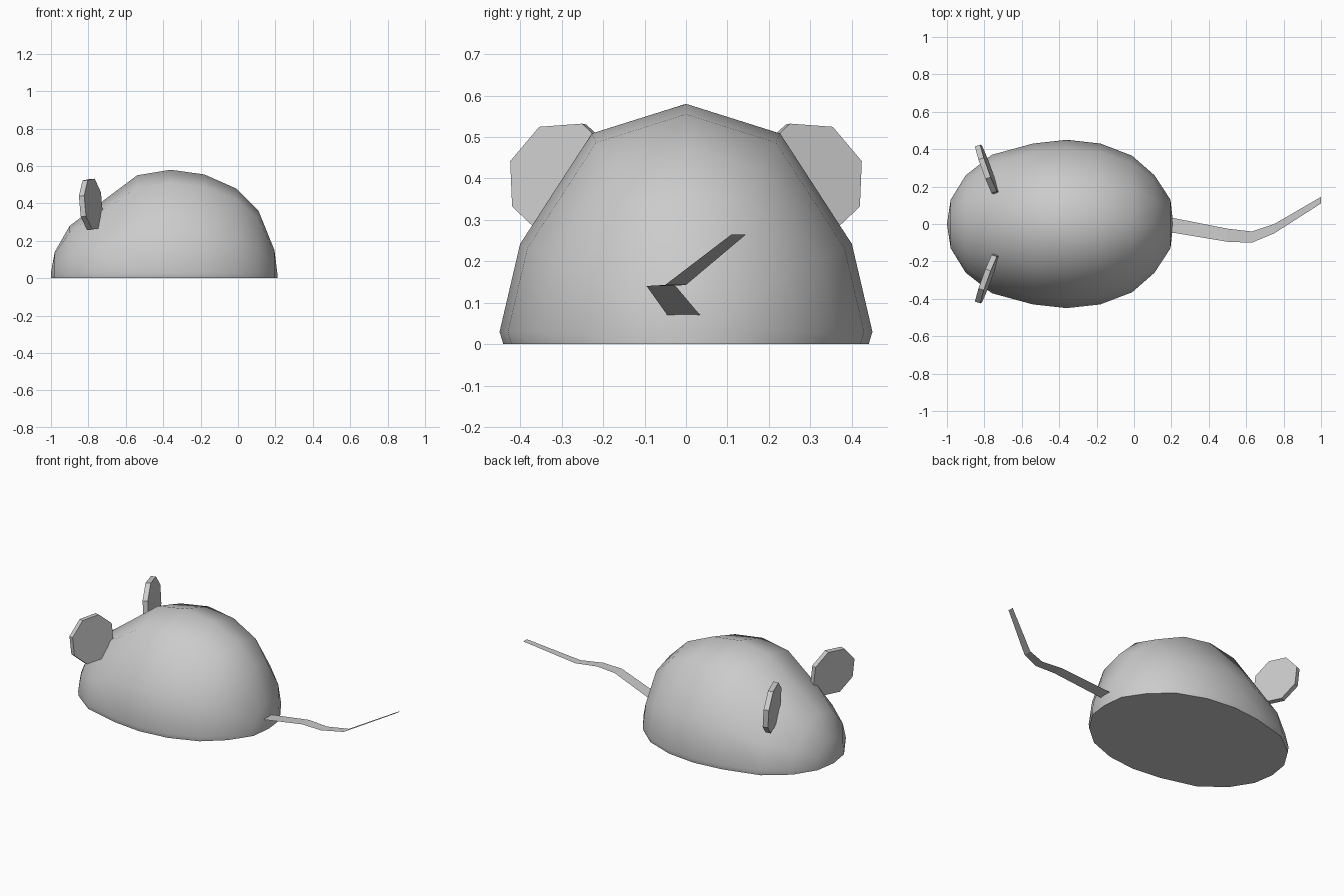
import bpy, bmesh, math
from mathutils import Matrix, Vector

cube = bpy.data.objects.get("Cube")
if cube:
    bpy.data.objects.remove(cube, do_unlink=True)

GREY = (0.6, 0.6, 0.6, 1)
grey = bpy.data.materials.new("soft grey")
grey.use_nodes = True
grey.diffuse_color = GREY
grey.node_tree.nodes["Principled BSDF"].inputs["Base Color"].default_value = GREY


def finish(bm, name):
    mesh = bpy.data.meshes.new(name)
    bm.to_mesh(mesh)
    bm.free()
    mesh.materials.append(grey)
    obj = bpy.data.objects.new(name, mesh)
    bpy.context.collection.objects.link(obj)
    return obj


def smooth(obj, degrees):
    bpy.ops.object.select_all(action="DESELECT")
    obj.select_set(True)
    bpy.context.view_layer.objects.active = obj
    bpy.ops.object.shade_smooth_by_angle(angle=math.radians(degrees))


# Body: one half arch, scaled along the length to half width and height
BELLY = 0.03
half = [(0.98, None), (1, 0), (0.89, 0.385), (0.505, 0.87)]
arch = half + [(0, 1)] + [(-y, z) for y, z in reversed(half)]
stations = [(-1, 0, 0.03), (-0.98, 0.13, 0.14), (-0.9, 0.26, 0.28),
            (-0.76, 0.37, 0.385), (-0.54, 0.43, 0.55), (-0.36, 0.45, 0.58),
            (-0.18, 0.43, 0.555), (-0.01, 0.365, 0.48), (0.11, 0.26, 0.36),
            (0.195, 0.13, 0.15), (0.21, 0, 0.03)]
bm = bmesh.new()
rings = []
for x, width, top in stations:
    rings.append([bm.verts.new((x, y * width,
                                0 if z is None else BELLY + z * (top - BELLY)))
                  for y, z in arch])
for a, b in zip(rings, rings[1:]):
    for i in range(len(arch)):
        j = (i + 1) % len(arch)
        bm.faces.new((a[i], a[j], b[j], b[i]))
bmesh.ops.remove_doubles(bm, verts=bm.verts, dist=0.0005)
bmesh.ops.recalc_face_normals(bm, faces=bm.faces)
smooth(finish(bm, "body"), 60)

# Ears: thin octagonal discs, turned outward
for side, name in ((1, "back_ear"), (-1, "front_ear")):
    bm = bmesh.new()
    bmesh.ops.create_cone(bm, cap_ends=True, segments=8, radius1=0.144,
                          radius2=0.144, depth=0.03)
    place = (Matrix.Translation((-0.787, side * 0.292, 0.395))
             @ Matrix.Rotation(side * math.radians(20), 4, "Z")
             @ Matrix.Rotation(math.radians(-4), 4, "Y")
             @ Matrix.Rotation(side * math.radians(-4), 4, "X")
             @ Matrix.Rotation(math.radians(90), 4, "Y")
             @ Matrix.Rotation(math.radians(22.5), 4, "Z"))
    bmesh.ops.transform(bm, matrix=place, verts=bm.verts)
    finish(bm, name)

# Tail: a flat ribbon that bends and rises
path = [(0.17, 0.063, 0.04, -0.04), (0.5, 0.14, -0.025, -0.095),
        (0.63, 0.14, -0.04, -0.1), (0.75, 0.143, 0, -0.05),
        (1, 0.265, 0.145, 0.11)]
bm = bmesh.new()
pairs = [(bm.verts.new((x, y0, z)), bm.verts.new((x, y1, z)))
         for x, z, y0, y1 in path]
for a, b in zip(pairs, pairs[1:]):
    bm.faces.new((a[0], a[1], b[1], b[0]))
finish(bm, "tail")
